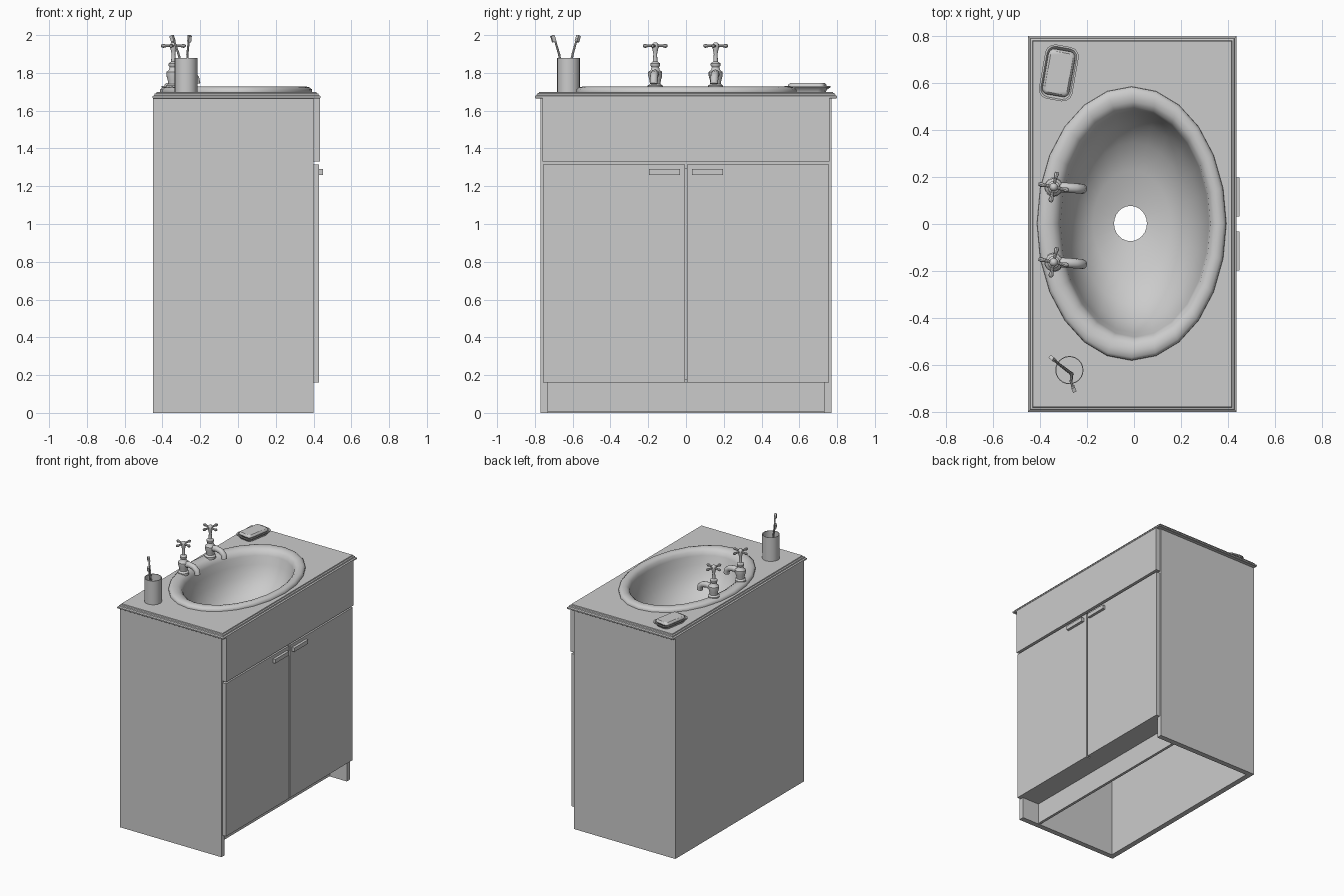
import bpy, bmesh, math
from mathutils import Vector, Matrix

if "Cube" in bpy.data.objects:
    bpy.data.objects.remove(bpy.data.objects["Cube"])


def finish(name, bm, smooth=None):
    bmesh.ops.recalc_face_normals(bm, faces=bm.faces)
    me = bpy.data.meshes.new(name)
    bm.to_mesh(me)
    bm.free()
    ob = bpy.data.objects.new(name, me)
    bpy.context.collection.objects.link(ob)
    if smooth:
        bpy.ops.object.select_all(action='DESELECT')
        ob.select_set(True)
        bpy.context.view_layer.objects.active = ob
        bpy.ops.object.shade_smooth_by_angle(angle=math.radians(smooth))
    return ob


def box(name, x, y, z):
    bm = bmesh.new()
    centre = Vector((sum(x) / 2, sum(y) / 2, sum(z) / 2))
    size = (x[1] - x[0], y[1] - y[0], z[1] - z[0], 1)
    bmesh.ops.create_cube(bm, size=1, matrix=Matrix.Translation(centre) @ Matrix.Diagonal(size))
    return finish(name, bm)


def add_loft(bm, rings, caps=(True, True)):
    loops = [[bm.verts.new(p) for p in r] for r in rings]
    n = len(loops[0])
    for a, b in zip(loops, loops[1:]):
        for i in range(n):
            j = (i + 1) % n
            bm.faces.new((a[i], a[j], b[j], b[i]))
    if caps[0]:
        bm.faces.new(loops[0][::-1])
    if caps[1]:
        bm.faces.new(loops[-1])


def ellipse(cx, cy, z, a, b, n):
    return [Vector((cx + a * math.cos(2 * math.pi * i / n),
                    cy + b * math.sin(2 * math.pi * i / n), z)) for i in range(n)]


def lathe(bm, cx, cy, profile, n=16, caps=(True, True)):
    add_loft(bm, [ellipse(cx, cy, z, r, r, n) for r, z in profile], caps)


def add_tube(bm, pts, radii, n=10):
    pts = [Vector(p) for p in pts]
    rings = []
    for k, p in enumerate(pts):
        d = (pts[min(k + 1, len(pts) - 1)] - pts[max(k - 1, 0)]).normalized()
        ref = Vector((0, 1, 0)) if abs(d.y) < 0.8 else Vector((1, 0, 0))
        u = d.cross(ref).normalized()
        v = d.cross(u)
        rings.append([p + radii[k] * (math.cos(t) * u + math.sin(t) * v)
                      for t in (2 * math.pi * i / n for i in range(n))])
    add_loft(bm, rings)


# Cabinet carcass, open underneath, with a recessed kick board
for side, s in (("left", -1), ("right", 1)):
    box(f"{side}_side_panel", (-0.45, 0.40), sorted((s * 0.73, s * 0.77)), (0, 1.67))
box("back_panel", (-0.45, -0.41), (-0.73, 0.73), (0, 1.67))
box("kick_board", (0.24, 0.26), (-0.73, 0.73), (0.005, 0.16))
box("floor_rail", (0.24, 0.40), (-0.73, 0.73), (0.16, 0.18))
box("front_rail", (0.37, 0.40), (-0.73, 0.73), (1.29, 1.36))

# Drawer front, doors and handles
box("drawer_front", (0.40, 0.435), (-0.76, 0.76), (1.33, 1.67))
for side, s in (("left", -1), ("right", 1)):
    box(f"{side}_door", (0.40, 0.43), sorted((s * 0.006, s * 0.757)), (0.16, 1.315))
    box(f"{side}_door_handle", (0.43, 0.45), sorted((s * 0.032, s * 0.197)), (1.26, 1.29))

# Countertop with moulded edge and an oval cut-out
bm = bmesh.new()
rings = []
for inset, z in ((0.004, 1.665), (0, 1.668), (0, 1.677), (0.009, 1.682), (0.011, 1.69), (0.02, 1.693), (0.022, 1.70)):
    x0, x1, y = -0.452 + inset, 0.437 - inset, 0.80 - inset
    rings.append([(x0, -y, z), (x1, -y, z), (x1, y, z), (x0, y, z)])
add_loft(bm, rings)
top = finish("countertop", bm)
bm = bmesh.new()
add_loft(bm, [ellipse(-0.005, 0, z, 0.36, 0.54, 24) for z in (1.6, 1.8)])
cutter = finish("basin_cutter", bm)
cutter.hide_render = True
cutter.hide_viewport = True
mod = top.modifiers.new("cutout", 'BOOLEAN')
mod.operation = 'DIFFERENCE'
mod.object = cutter

# Oval basin with rolled rim and open drain
profile = ((-0.01, 0.403, 0.583, 1.70), (-0.01, 0.402, 0.582, 1.712), (-0.01, 0.39, 0.57, 1.723),
           (-0.007, 0.368, 0.545, 1.728), (-0.003, 0.345, 0.518, 1.723), (0, 0.325, 0.495, 1.708),
           (0.003, 0.316, 0.483, 1.68), (0.002, 0.305, 0.465, 1.62), (0, 0.28, 0.425, 1.54),
           (-0.005, 0.235, 0.345, 1.46), (-0.01, 0.165, 0.225, 1.405), (-0.015, 0.07, 0.075, 1.38))
bm = bmesh.new()
add_loft(bm, [ellipse(cx, 0.002, z, a, b, 24) for cx, a, b, z in profile], (False, False))
finish("basin", bm, 60)

# Taps: turned body, curved spout, cross handle
for side, ty in (("left", -0.163), ("right", 0.157)):
    tx = -0.342
    bm = bmesh.new()
    lathe(bm, tx, ty, ((0.04, 1.715), (0.04, 1.732), (0.028, 1.742), (0.03, 1.76), (0.037, 1.785),
                       (0.037, 1.805), (0.024, 1.815), (0.02, 1.83), (0.026, 1.84), (0.026, 1.85),
                       (0.012, 1.86), (0.01, 1.90), (0.014, 1.92), (0.018, 1.935), (0.018, 1.947),
                       (0.012, 1.958), (0.004, 1.962)))
    add_tube(bm, [(tx, ty, 1.785), (-0.29, ty - 0.002, 1.797), (-0.25, ty - 0.005, 1.79),
                  (-0.225, ty - 0.007, 1.77), (-0.22, ty - 0.008, 1.742)],
             (0.022, 0.021, 0.021, 0.021, 0.021), 12)
    for k in range(4):
        a = math.radians(-12 + 90 * k)
        d = Vector((math.cos(a), math.sin(a), 0))
        c = Vector((tx, ty, 1.943))
        add_tube(bm, [c, c + d * 0.04, c + d * 0.055, c + d * 0.066], (0.006, 0.007, 0.011, 0.006), 8)
    finish(f"{side}_tap", bm, 40)

# Toothbrush cup with thin wall
bm = bmesh.new()
lathe(bm, -0.275, -0.622, ((0.06, 1.70), (0.06, 1.88), (0.056, 1.88), (0.056, 1.71)), 24)
finish("cup", bm, 40)

# Toothbrushes
for name, tip, bend in (("first", (-0.348, -0.572, 2.0), (-0.315, -0.60, 1.90)),
                        ("second", (-0.257, -0.702, 2.0), (-0.268, -0.672, 1.90))):
    foot, tip, bend = Vector((-0.265, -0.638, 1.712)), Vector(tip), Vector(bend)
    bm = bmesh.new()
    add_tube(bm, [foot, bend, tip], (0.007, 0.006, 0.005), 8)
    d = (tip - bend).normalized()
    out = Vector((d.x, d.y, 0)).normalized()
    side = d.cross(out).normalized()
    nrm = side.cross(d)
    c = tip - d * 0.018 + nrm * 0.006
    m = Matrix((side, nrm, d)).transposed().to_4x4()
    bmesh.ops.create_cube(bm, size=1, matrix=Matrix.Translation(c) @ m @ Matrix.Diagonal((0.016, 0.02, 0.034, 1)))
    finish(f"{name}_toothbrush", bm, 40)


# Soap dish and soap: rounded rectangles turned slightly
def rounded(hx, hy, r, z):
    rot = Matrix.Rotation(math.radians(-10), 3, 'Z')
    pts = []
    for q, (sx, sy) in enumerate(((1, 1), (-1, 1), (-1, -1), (1, -1))):
        for k in range(4):
            a = math.radians(90 * q + 30 * k)
            p = Vector((sx * (hx - r) + r * math.cos(a), sy * (hy - r) + r * math.sin(a), 0))
            pts.append(rot @ p + Vector((-0.32, 0.643, z)))
    return pts


bm = bmesh.new()
add_loft(bm, [rounded(0.055, 0.095, 0.03, 1.70), rounded(0.06, 0.10, 0.03, 1.712),
              rounded(0.072, 0.117, 0.04, 1.722), rounded(0.072, 0.117, 0.04, 1.73),
              rounded(0.064, 0.109, 0.034, 1.73), rounded(0.055, 0.098, 0.03, 1.715)])
finish("soap_dish", bm, 40)
bm = bmesh.new()
add_loft(bm, [rounded(0.048, 0.088, 0.02, 1.716), rounded(0.058, 0.098, 0.025, 1.73),
              rounded(0.056, 0.096, 0.024, 1.739), rounded(0.048, 0.088, 0.018, 1.746)])
finish("soap", bm, 40)
